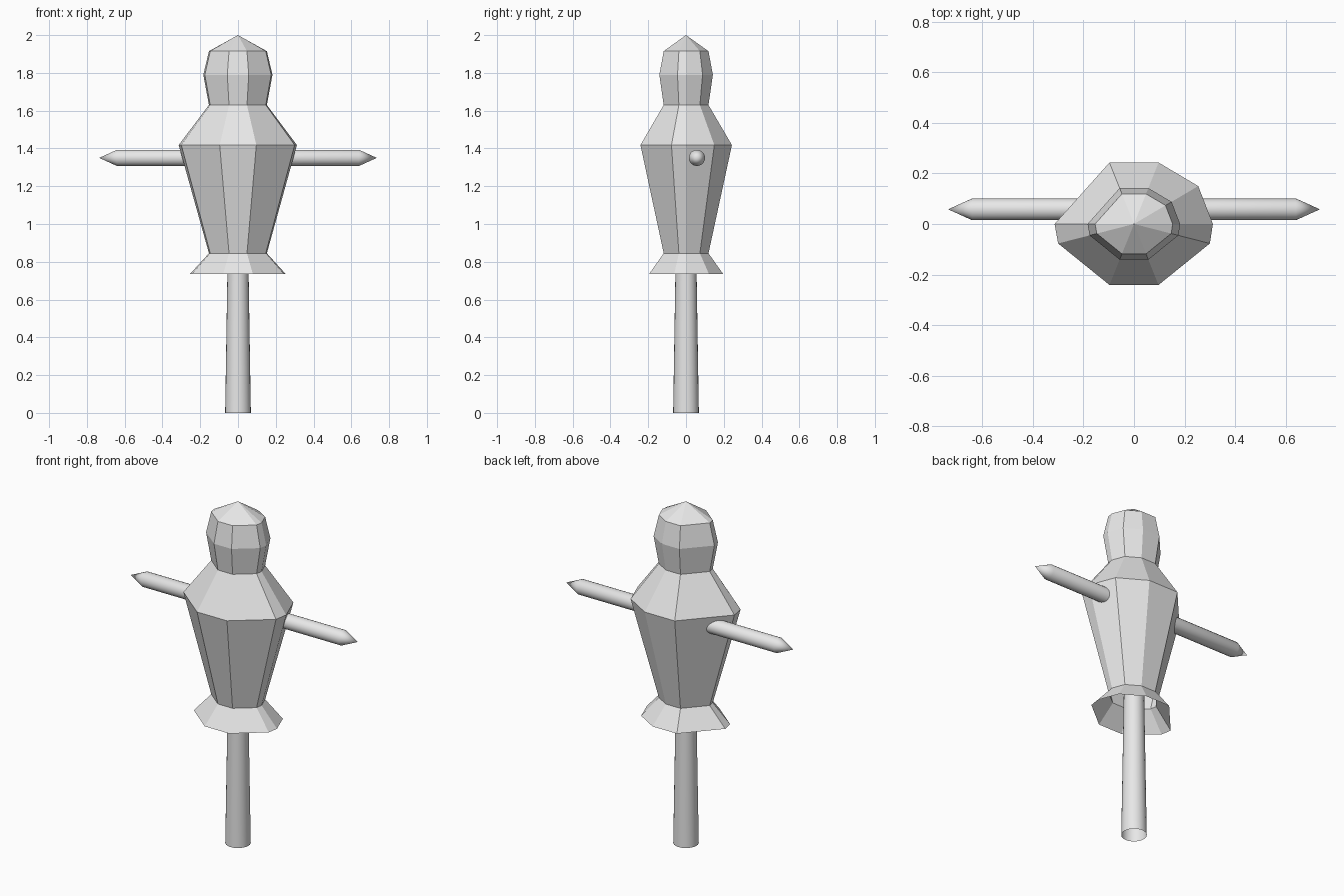
import bpy, bmesh, math

if "Cube" in bpy.data.objects:
    bpy.data.objects.remove(bpy.data.objects["Cube"])

grey = bpy.data.materials.new("plain grey")
grey.diffuse_color = (0.8, 0.8, 0.8, 1)
grey.use_nodes = True
grey.node_tree.nodes["Principled BSDF"].inputs["Base Color"].default_value = grey.diffuse_color


def loft(name, rings, smooth=False):
    """Skin a list of rings; a ring holding one point closes to a tip."""
    bm = bmesh.new()
    loops = [[bm.verts.new(p) for p in ring] for ring in rings]
    for a, b in zip(loops, loops[1:]):
        n = max(len(a), len(b))
        for i in range(n):
            j = (i + 1) % n
            if len(b) == 1:
                bm.faces.new((a[i], a[j], b[0]))
            elif len(a) == 1:
                bm.faces.new((a[0], b[j], b[i]))
            else:
                bm.faces.new((a[i], a[j], b[j], b[i]))
    mesh = bpy.data.meshes.new(name)
    bm.to_mesh(mesh)
    bm.free()
    mesh.materials.append(grey)
    obj = bpy.data.objects.new(name, mesh)
    bpy.context.collection.objects.link(obj)
    if smooth:
        bpy.ops.object.select_all(action='DESELECT')
        obj.select_set(True)
        bpy.context.view_layer.objects.active = obj
        bpy.ops.object.shade_smooth_by_angle(angle=math.radians(35))
    return obj


def circle(radius, n):
    return [(radius * math.cos(2 * math.pi * i / n),
             radius * math.sin(2 * math.pi * i / n)) for i in range(n)]


# Figure: one irregular nine-sided outline, scaled at each height
outline = [(0.312, 0), (0.254, 0.15), (0.097, 0.243), (-0.097, 0.243),
           (-0.314, 0), (-0.30, -0.077), (-0.097, -0.241),
           (0.097, -0.241), (0.30, -0.077)]


def section(scale, z):
    return [(x * scale, y * scale, z) for x, y in outline]


# Flared open skirt, torso and shoulders, head with pointed cap
profile = [(0.81, 0.735), (0.49, 0.845), (1.0, 1.418), (0.49, 1.63),
           (0.585, 1.79), (0.49, 1.915)]
loft("body_and_head", [section(s, z) for s, z in profile] + [[(0, 0, 2.0)]])

# Tapered hollow pole running up inside the body
loft("pole", [[(x, y, z) for x, y in circle(r, 24)]
              for r, z in ((0.068, 0), (0.056, 0.75), (0.05, 1.2))], smooth=True)

# Cross stick with sharpened ends
ARM_Y, ARM_Z, ARM_R = 0.058, 1.35, 0.043
shaft = [[(x, ARM_Y + u, ARM_Z + v) for u, v in circle(ARM_R, 20)]
         for x in (-0.64, 0.64)]
loft("arm_stick", [[(-0.735, ARM_Y, ARM_Z)]] + shaft + [[(0.735, ARM_Y, ARM_Z)]],
     smooth=True)
